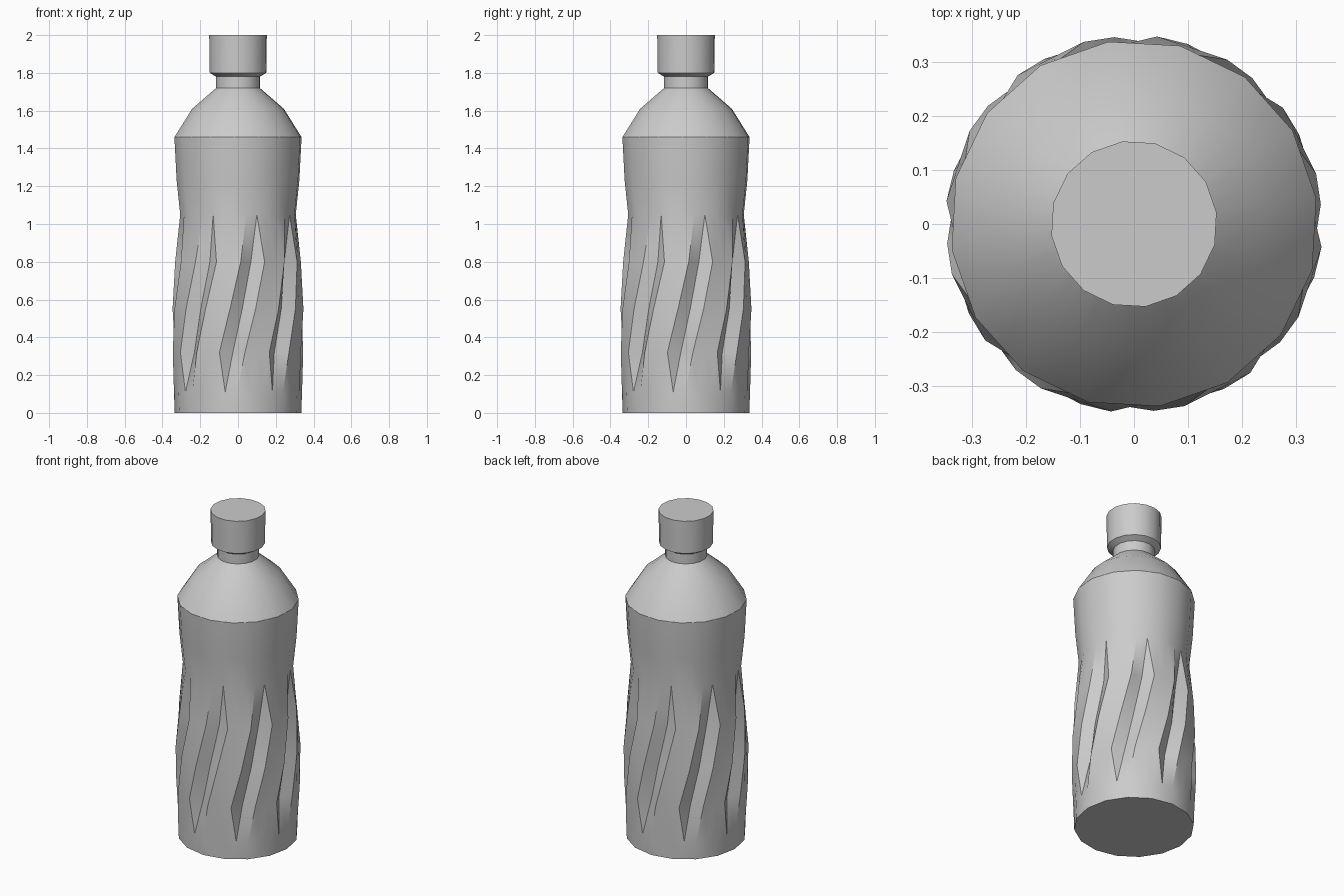
import bpy
import bmesh
from math import sin, cos, pi, radians

old = bpy.data.objects.get("Cube")
if old:
    bpy.data.objects.remove(old, do_unlink=True)

grey = bpy.data.materials.new("plain grey")
grey.use_nodes = True
colour = (0.6, 0.6, 0.6, 1)
grey.diffuse_color = colour
grey.node_tree.nodes["Principled BSDF"].inputs["Base Color"].default_value = colour

SIDES = 16
COLUMNS = SIDES * 2   # corners plus the middle of every side


def loft(name, rings):
    """Stack rings of (height, radius, turn in degrees, groove depth)."""
    bm = bmesh.new()
    loops = []
    for z, radius, turn, depth in rings:
        loop = []
        for c in range(COLUMNS):
            a = 2 * pi * c / COLUMNS + radians(turn)
            r = radius * (cos(pi / SIDES) if c % 2 else 1)
            if c % 4 == 1:          # every second side carries a groove
                r -= depth
            loop.append(bm.verts.new((r * sin(a), -r * cos(a), z)))
        loops.append(loop)
    for low, high in zip(loops, loops[1:]):
        for c in range(COLUMNS):
            d = (c + 1) % COLUMNS
            bm.faces.new((low[c], low[d], high[c]))
            bm.faces.new((low[d], high[d], high[c]))
    bm.faces.new(loops[0][::-1])
    bm.faces.new(loops[-1])
    mesh = bpy.data.meshes.new(name)
    bm.to_mesh(mesh)
    bm.free()
    mesh.materials.append(grey)
    obj = bpy.data.objects.new(name, mesh)
    bpy.context.collection.objects.link(obj)
    bpy.ops.object.select_all(action="DESELECT")
    obj.select_set(True)
    bpy.context.view_layer.objects.active = obj
    bpy.ops.object.shade_smooth_by_angle(angle=radians(30))
    return obj


TOP = 8      # turn of everything above the grooves
DEEP = 0.04  # groove depth

# Body with twisted grooves, waist and shoulder
loft("bottle_body", [
    (0, 0.335, -23, 0),
    (0.11, 0.339, -23, 0),
    (0.32, 0.347, -16.5, DEEP),
    (0.55, 0.349, -7, DEEP),
    (0.80, 0.333, 2.5, DEEP),
    (1.05, 0.309, TOP, 0),
    (1.23, 0.328, TOP, 0),
    (1.46, 0.340, TOP, 0),
    (1.61, 0.245, TOP, 0),
    (1.72, 0.117, TOP, 0),
])

# Neck
loft("bottle_neck", [(1.71, 0.117, TOP, 0), (1.79, 0.117, TOP, 0)])

# Cap with a sloped underside
loft("bottle_cap", [
    (1.78, 0.117, TOP, 0),
    (1.80, 0.151, TOP, 0),
    (2.0, 0.154, TOP, 0),
])
